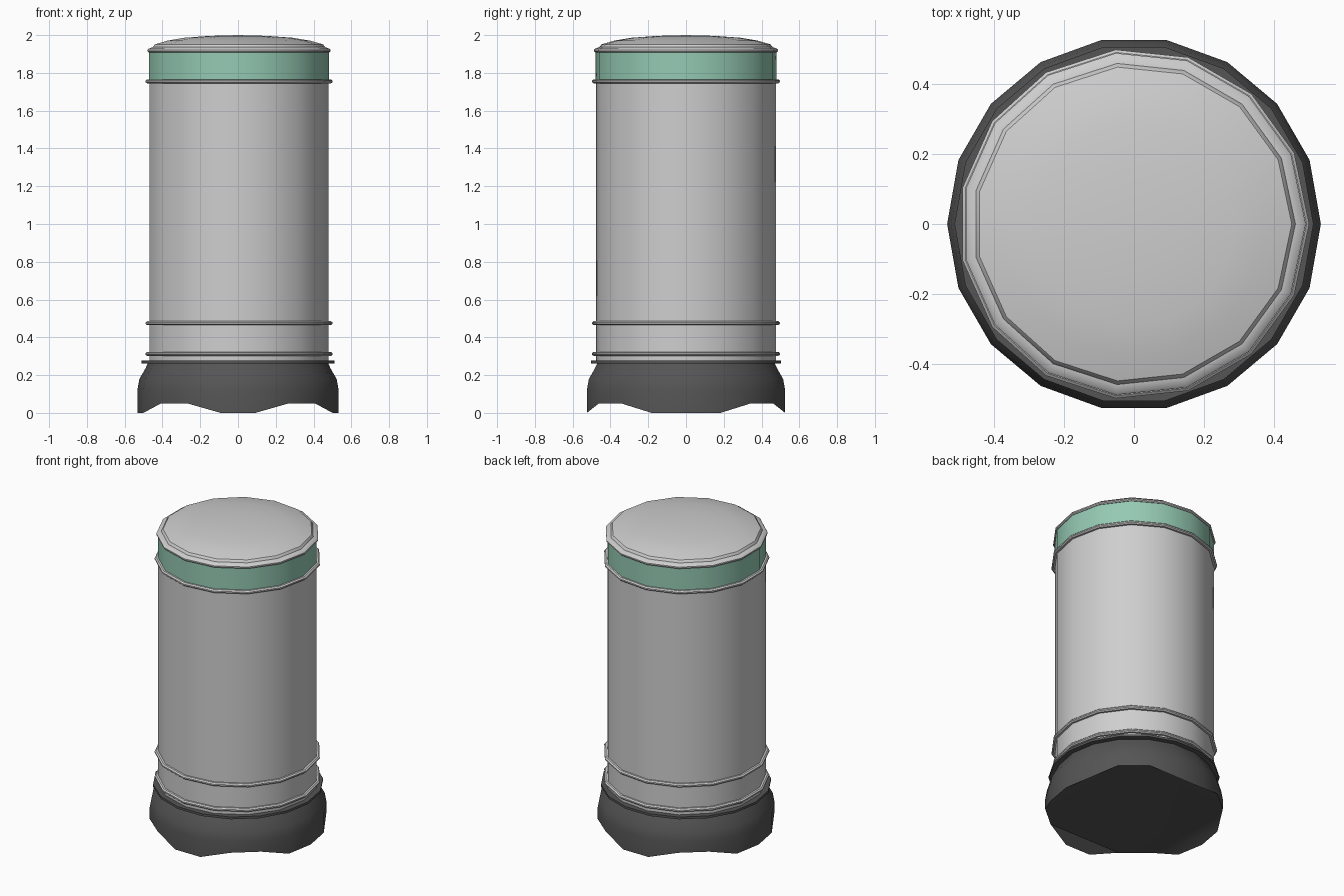
import bpy
import bmesh
from math import cos, sin, radians, tau

cube = bpy.data.objects.get("Cube")
if cube:
    bpy.data.objects.remove(cube, do_unlink=True)


def make_material(name, rgb):
    mat = bpy.data.materials.new(name)
    mat.use_nodes = True
    mat.diffuse_color = (*rgb, 1)
    mat.node_tree.nodes["Principled BSDF"].inputs["Base Color"].default_value = (*rgb, 1)
    return mat


METAL = make_material("light grey metal", (0.62, 0.62, 0.62))
GREEN = make_material("soft green", (0.30, 0.59, 0.45))
DARK = make_material("dark grey", (0.09, 0.09, 0.09))


def finish(name, bm, mat, angle=35):
    bmesh.ops.recalc_face_normals(bm, faces=bm.faces)
    mesh = bpy.data.meshes.new(name)
    bm.to_mesh(mesh)
    bm.free()
    mesh.materials.append(mat)
    obj = bpy.data.objects.new(name, mesh)
    bpy.context.collection.objects.link(obj)
    bpy.ops.object.select_all(action='DESELECT')
    obj.select_set(True)
    bpy.context.view_layer.objects.active = obj
    bpy.ops.object.shade_smooth_by_angle(angle=radians(angle))
    return obj


def lathe(profile, sides, closed=False):
    """Revolve (radius, z) points; a zero radius becomes a pole."""
    bm = bmesh.new()
    rings = []
    for r, z in profile:
        if r == 0:
            rings.append([bm.verts.new((0, 0, z))] * sides)
        else:
            rings.append([bm.verts.new((r * cos(tau * i / sides), r * sin(tau * i / sides), z))
                          for i in range(sides)])
    pairs = list(zip(rings, rings[1:]))
    if closed:
        pairs.append((rings[-1], rings[0]))
    for low, high in pairs:
        for i in range(sides):
            j = (i + 1) % sides
            corners = list(dict.fromkeys((low[i], low[j], high[j], high[i])))
            bm.faces.new(corners)
    return bm, rings


BODY_SIDES, BASE_SIDES = 15, 18

# Base: flared skirt standing on four feet, with shallow arches between them
bm, rings = lathe([(0.533, 0), (0.533, 0.12), (0.522, 0.18), (0.49, 0.235),
                   (0.475, 0.268), (0, 0.268)], BASE_SIDES)
bottom = rings[0]
arches = [2, 3, 6, 7, 11, 12, 15, 16]
for i in arches:
    bottom[i].co.z = 0.05
bm.faces.new([bottom[i] for i in arches])
for a, b in zip(arches, arches[1:] + arches[:1]):
    span = (b - a) % BASE_SIDES
    if span > 1:
        bm.faces.new([bottom[(a + k) % BASE_SIDES] for k in range(span + 1)])
finish("base_skirt", bm, DARK)

# Thin collar on top of the base
bm, _ = lathe([(0, 0.262), (0.512, 0.262), (0.512, 0.277), (0, 0.277)], BASE_SIDES)
finish("base_collar", bm, DARK)

# Body cylinder and coloured band
bm, _ = lathe([(0, 0.27), (0.48, 0.27), (0.48, 1.76), (0, 1.76)], BODY_SIDES)
finish("body", bm, METAL)
bm, _ = lathe([(0, 1.755), (0.481, 1.755), (0.481, 1.915), (0, 1.915)], BODY_SIDES)
finish("colour_band", bm, GREEN)

# Raised hoops around the body
for name, z in (("lower_hoop", 0.312), ("middle_hoop", 0.475), ("upper_hoop", 1.755)):
    bm, _ = lathe([(0.475, z - 0.011), (0.492, z - 0.011), (0.5, z - 0.004),
                   (0.5, z + 0.004), (0.492, z + 0.011), (0.475, z + 0.011)],
                  BODY_SIDES, closed=True)
    finish(name, bm, METAL)

# Lid rim and shallow dome
bm, _ = lathe([(0, 1.908), (0.484, 1.908), (0.49, 1.914), (0.49, 1.922),
               (0.484, 1.928), (0.462, 1.936), (0, 1.936)], BODY_SIDES)
finish("lid_rim", bm, METAL)
bm, _ = lathe([(0.462, 1.93), (0.46, 1.938), (0.45, 1.951), (0.38, 1.971),
               (0.29, 1.986), (0.15, 1.996), (0, 2.0)], BODY_SIDES)
finish("lid_dome", bm, METAL)
